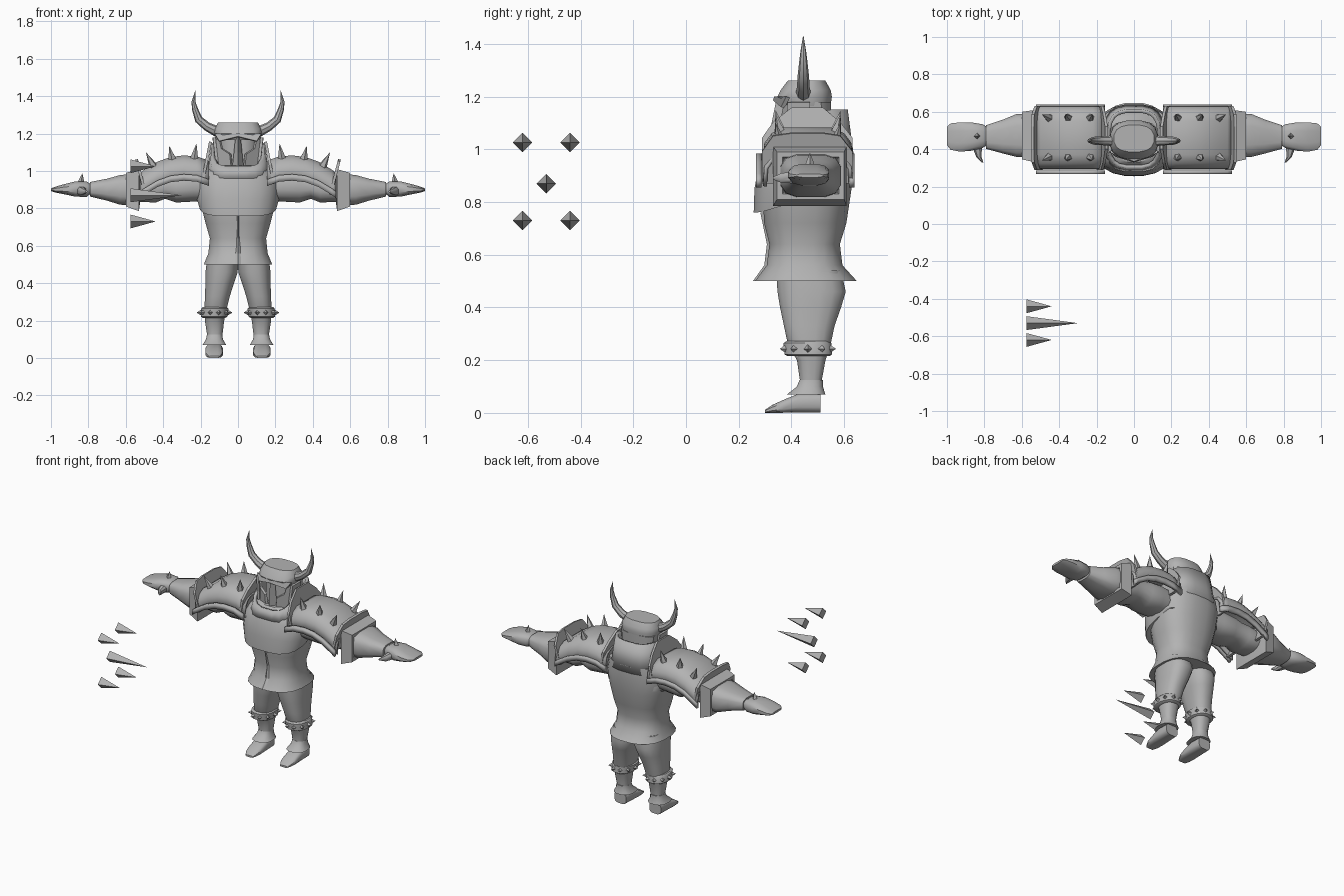
import bpy, bmesh, math
from mathutils import Vector, Matrix

if bpy.data.objects.get("Cube"):
    bpy.data.objects.remove(bpy.data.objects["Cube"])

steel = bpy.data.materials.new("steel_grey")
steel.use_nodes = True
GREY = (0.45, 0.45, 0.45, 1)
steel.diffuse_color = GREY
steel.node_tree.nodes["Principled BSDF"].inputs["Base Color"].default_value = GREY
CY = 0.46  # depth of the body's centre line


def finish(name, bm, mirror=False, smooth=True, thick=0):
    bmesh.ops.recalc_face_normals(bm, faces=bm.faces)
    mesh = bpy.data.meshes.new(name)
    bm.to_mesh(mesh)
    bm.free()
    mesh.materials.append(steel)
    ob = bpy.data.objects.new(name, mesh)
    bpy.context.collection.objects.link(ob)
    if thick:
        ob.modifiers.new("thickness", "SOLIDIFY").thickness = thick
    if mirror:
        ob.modifiers.new("mirror", "MIRROR")
    if smooth:
        bpy.ops.object.select_all(action="DESELECT")
        bpy.context.view_layer.objects.active = ob
        ob.select_set(True)
        bpy.ops.object.shade_smooth_by_angle(angle=math.radians(40))
    return ob


def skin(bm, rows, closed=True):
    n = len(rows[0])
    for r, s in zip(rows, rows[1:]):
        for i in range(n if closed else n - 1):
            j = (i + 1) % n
            bm.faces.new((r[i], r[j], s[j], s[i]))


def loft(name, axis, rings, n=16, p=2.5, mirror=False, caps=True, warp=None, thick=0):
    """Rings are (position, low a, high a, low b, high b) along an axis."""
    bm = bmesh.new()
    rows = []
    for t, a0, a1, b0, b1 in rings:
        row = []
        for i in range(n):
            w = 2 * math.pi * (i + 0.5) / n
            c, s = math.cos(w), math.sin(w)
            a = (a0 + a1) / 2 + (a1 - a0) / 2 * math.copysign(abs(c) ** (2 / p), c)
            b = (b0 + b1) / 2 + (b1 - b0) / 2 * math.copysign(abs(s) ** (2 / p), s)
            co = Vector({"x": (t, a, b), "y": (a, t, b), "z": (a, b, t)}[axis])
            row.append(bm.verts.new(warp(co) if warp else co))
        rows.append(row)
    skin(bm, rows)
    if caps:
        bm.faces.new(rows[0])
        bm.faces.new(rows[-1])
    return finish(name, bm, mirror, thick=thick)


def spikes(name, items, sides=4, mirror=False):
    """Items are (base, tip, radius)."""
    bm = bmesh.new()
    for base, tip, r in items:
        base, tip = Vector(base), Vector(tip)
        d = tip - base
        m = Matrix.Translation((base + tip) / 2) @ d.to_track_quat("Z", "Y").to_matrix().to_4x4()
        bmesh.ops.create_cone(bm, cap_ends=True, segments=sides, radius1=r, radius2=0,
                              depth=d.length, matrix=m)
    return finish(name, bm, mirror, smooth=False)


def tube(name, pts, n=8):
    """Tapered tube in the xz plane; points are (x, z, radius)."""
    bm = bmesh.new()
    rows = []
    for k, (x, z, r) in enumerate(pts):
        q, w = pts[max(k - 1, 0)], pts[min(k + 1, len(pts) - 1)]
        side = Vector((-(w[1] - q[1]), 0, w[0] - q[0])).normalized()
        rows.append([bm.verts.new(Vector((x, 0.445, z)) + r * (
            side * math.cos(2 * math.pi * i / n) + Vector((0, 1, 0)) * math.sin(2 * math.pi * i / n)))
            for i in range(n)])
    skin(bm, rows)
    bm.faces.new(rows[0])
    bm.faces.new(rows[-1])
    return finish(name, bm, True)


def plate(name, pts, mirror=False, thick=0.015):
    bm = bmesh.new()
    bm.faces.new([bm.verts.new(q) for q in pts])
    return finish(name, bm, mirror, smooth=False, thick=thick)


# Torso with flared skirt
loft("torso", "z", [(0.5, -.185, .185, .26, .65), (0.56, -.16, .16, .305, .595),
     (0.64, -.152, .152, .315, .585), (0.72, -.175, .175, .295, .61), (0.82, -.2, .2, .29, .625),
     (0.92, -.21, .21, .29, .64), (1.0, -.19, .19, .31, .635)], n=20)


# Breastplate, hanging lower at the front middle
def droop(co):
    if co.z < 0.8:
        co.z += 0.3 * max(0, co.y - 0.28) - 0.015
    return co


loft("breastplate", "z", [(0.775, -.205, .205, .255, .6), (0.85, -.222, .222, .258, .62),
     (0.95, -.22, .22, .275, .625), (1.0, -.18, .18, .3, .62), (1.03, -.13, .13, .33, .6)],
     n=20, warp=droop)
bm = bmesh.new()
ridge = [[bm.verts.new((x, y, z)) for x, y in ((-w, y0 + .03), (-w, y0 + .008), (0, y0 - .008),
         (w, y0 + .008), (w, y0 + .03))]
         for z, w, y0 in ((.76, .008, .29), (.64, .012, .315), (.56, .022, .305), (.5, .03, .262))]
skin(bm, ridge)
bm.faces.new(ridge[-1])
finish("skirt_ridge", bm, smooth=False)


# Collar, high at the back and low at the front
def slope(co):
    if co.z > 1.05:
        co.z = 1.02 + 0.13 * min(1, max(0, (co.y - 0.29) / 0.22))
    return co


loft("collar", "z", [(0.96, -.17, .17, .28, .64), (1.15, -.145, .145, .295, .615)], n=20, p=3,
     caps=False, warp=slope, thick=0.02)

# Helmet
loft("head", "z", [(0.97, -.09, .09, .385, .53), (1.1, -.1, .1, .385, .54),
                   (1.2, -.1, .1, .385, .545)], n=12)
loft("helmet_dome", "z", [(1.165, -.122, .122, .36, .55), (1.2, -.13, .13, .345, .555),
     (1.225, -.127, .127, .358, .55), (1.26, -.108, .108, .385, .53)], n=16, p=2.6)
loft("helmet_back", "z", [(1.0, -.105, .105, .44, .545), (1.1, -.115, .115, .43, .55),
                          (1.18, -.123, .123, .42, .552)], n=12, p=3)
plate("cheek_guard", [(.035, .345, 1.0), (.1, .375, 1.0), (.122, .4, 1.17), (.1, .37, 1.17),
                      (.09, .36, 1.12), (.045, .345, 1.09)], True)
plate("cheek_side", [(.1, .375, 1.0), (.1, .47, 1.0), (.122, .47, 1.18), (.12, .385, 1.18)], True)
bm = bmesh.new()
nose = [[bm.verts.new(q) for q in ((-w, .37, z), (0, y, z), (w, .37, z))]
        for z, w, y in ((1.0, .033, .33), (1.1, .022, .325), (1.2, .012, .345))]
skin(bm, nose)
bm.faces.new(nose[0])
bm.faces.new(nose[-1])
finish("nose_guard", bm, smooth=False)
plate("brow", [(-.125, .38, 1.2), (0, .335, 1.2), (.125, .38, 1.2), (.1, .36, 1.16),
               (0, .33, 1.185), (-.1, .36, 1.16)])
tube("horn", [(.1, 1.205, .03), (.165, 1.237, .024), (.21, 1.275, .022), (.23, 1.33, .016),
              (.238, 1.37, .011), (.228, 1.43, .001)])

# Shoulder plates: an arched section carried along the arm
SECTION = [(.292, -.13), (.297, -.06), (.325, -.022), (.37, 0), (.55, 0), (.6, -.022), (.628, -.06), (.633, -.13)]
STATIONS = [(.155, 1.055), (.22, 1.078), (.29, 1.083), (.36, 1.075), (.43, 1.05), (.5, 1.008), (.525, .99)]
bm = bmesh.new()
skin(bm, [[bm.verts.new((x, y, z + dz)) for y, dz in SECTION] for x, z in STATIONS], closed=False)
finish("shoulder_plate", bm, True, thick=0.015)
for label, y in (("front", .286), ("back", .639)):
    bm = bmesh.new()
    skin(bm, [[bm.verts.new((x, y, z + dz)) for dz in (-.135, -.1)] for x, z in STATIONS], closed=False)
    finish("shoulder_rim_" + label, bm, True, thick=0.02)


def flap(name, xs, low, knee, high, mid):
    zs = [low, knee, high, mid, mid, high, knee, low]
    ys = [.288, .288, .33, .4, .52, .585, .632, .632]
    run = lambda z: xs[0] + (xs[1] - xs[0]) * (z - low) / (mid - low)
    plate(name, [(run(z), y, z) for y, z in zip(ys, zs)], True)


flap("shoulder_inner_flap", (.185, .14), .93, 1.04, 1.1, 1.155)
flap("shoulder_outer_flap", (.5, .55), .87, .99, 1.05, 1.06)
spikes("shoulder_spikes", [((bx, y, bz), (tx, y + (y - CY) * .2, tz), .025)
       for bx, bz, tx, tz in ((.235, 1.06, .222, 1.147), (.35, 1.055, .367, 1.135), (.45, 1.02, .492, 1.1))
       for y in (.36, .565)], 5, True)

# Arms
loft("upper_arm", "x", [(.15, .37, .56, .84, 1.0), (.24, .35, .57, .835, 1.01), (.33, .355, .575, .83, 1.0),
     (.39, .37, .56, .85, .99), (.44, .36, .57, .83, .985), (.54, .37, .56, .835, .97)], mirror=True)
loft("elbow_cuff", "x", [(.525, .36, .585, .82, .98), (.53, .33, .61, .785, 1.01), (.6, .345, .6, .81, .99),
     (.6, .365, .58, .83, .97), (.585, .37, .575, .835, .965)], n=4, p=200, mirror=True)
loft("forearm", "x", [(.575, .355, .59, .815, .985), (.63, .357, .59, .818, .98), (.7, .375, .56, .84, .96),
     (.79, .4, .53, .862, .942)], n=12, p=3.2, mirror=True)
loft("hand", "x", [(.785, .42, .52, .88, .93), (.81, .405, .535, .86, .945), (.87, .39, .545, .862, .945),
     (.93, .385, .545, .875, .93), (.98, .395, .54, .885, .915), (1.0, .42, .52, .893, .907)],
     n=12, p=3, mirror=True)
loft("thumb", "y", [(.33, .805, .815, .885, .895), (.36, .815, .845, .872, .91),
     (.42, .81, .87, .868, .92)], n=8, mirror=True)
spikes("hand_spike", [((.84, .47, .93), (.832, .47, .988), .022)], 4, True)

# Legs
loft("leg", "z", [(.54, .0, .165, .34, .59), (.46, .0, .175, .345, .608), (.4, .02, .175, .355, .59),
     (.33, .043, .178, .37, .565), (.26, .06, .18, .385, .55), (.2, .073, .178, .42, .53),
     (.12, .083, .165, .432, .515), (.09, .085, .165, .43, .515)], mirror=True)
loft("knee_band", "z", [(.215, .065, .19, .385, .545), (.222, .055, .2, .372, .556), (.265, .05, .197, .368, .553),
     (.272, .06, .19, .38, .545)], p=2.2, mirror=True)
ring = [(math.cos(w), math.sin(w)) for w in (2 * math.pi * i / 10 for i in range(10))]
spikes("knee_spikes", [((.126 + .07 * c, .462 + .088 * s, .243), (.126 + .096 * c, .462 + .112 * s, .243), .016)
       for c, s in ring], 4, True)
loft("ankle_flare", "z", [(.125, .083, .167, .43, .52), (.1, .08, .172, .42, .52), (.07, .062, .19, .382, .53)],
     mirror=True)
loft("foot", "y", [(.3, .1, .155, 0, .012), (.33, .085, .17, 0, .032), (.37, .08, .175, 0, .05),
     (.43, .08, .175, 0, .075), (.51, .085, .172, 0, .075)], n=12, p=3.2, mirror=True)

# Loose spikes floating ahead of the body
spikes("floating_spikes", [((-.575, y, z), (-.44, y, z), .037) for y in (-.62, -.44) for z in (1.025, .73)]
       + [((-.575, -.53, .87), (-.3, -.53, .87), .037)])
